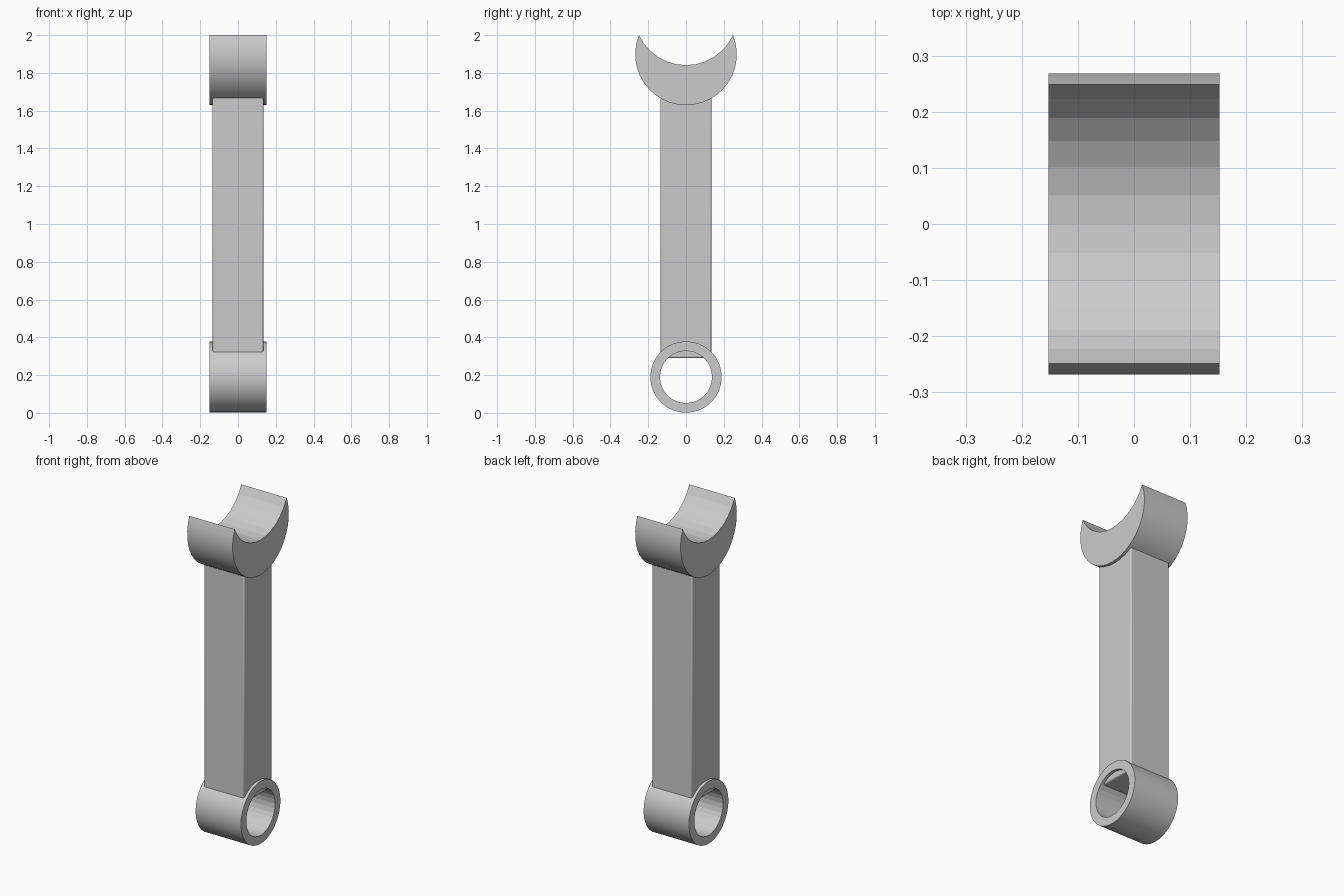
import bpy, bmesh, math

if "Cube" in bpy.data.objects:
    bpy.data.objects.remove(bpy.data.objects["Cube"])

HALF_W = 0.152  # half width of both ends along x


def arc(cz, r, a0, a1, n):
    """(y, z) points on a circle about (0, cz); angle 0 points straight down."""
    angles = [math.radians(a0 + (a1 - a0) * i / n) for i in range(n + 1)]
    return [(r * math.sin(a), cz - r * math.cos(a)) for a in angles]


def extruded_band(name, outer, inner, closed, flat_inner):
    """Solid between two matching profiles, extruded along x."""
    bm = bmesh.new()
    grid = [[bm.verts.new((x, y, z)) for y, z in prof]
            for x, prof in ((-HALF_W, outer), (HALF_W, outer), (HALF_W, inner), (-HALF_W, inner))]
    n = len(outer)
    for i in range(n if closed else n - 1):
        j = (i + 1) % n
        for k in range(4):
            a, b = grid[k], grid[(k + 1) % 4]
            f = bm.faces.new((a[i], a[j], b[j], b[i]))
            f.smooth = not (k == 2 and flat_inner)
    # merge the pointed tips of open bands
    bmesh.ops.remove_doubles(bm, verts=bm.verts[:], dist=1e-4)
    bmesh.ops.recalc_face_normals(bm, faces=bm.faces[:])
    for e in bm.edges:
        e.smooth = e.calc_face_angle(0) < math.radians(30)
    mesh = bpy.data.meshes.new(name)
    bm.to_mesh(mesh)
    bm.free()
    ob = bpy.data.objects.new(name, mesh)
    bpy.context.collection.objects.link(ob)
    return ob


# Small pin eye at the bottom
extruded_band("small_end_ring",
              arc(0.19, 0.189, 0, 360, 32)[:-1],
              arc(0.19, 0.138, 0, 360, 32)[:-1], True, True)

# Crescent bearing saddle at the top: both arcs meet at the tips
TIP_Y, TIP_Z = 0.249, 2.0
OUT_Z, IN_Z = 1.898, 2.115
out_a = math.degrees(math.atan2(TIP_Y, OUT_Z - TIP_Z))
in_a = math.degrees(math.atan2(TIP_Y, IN_Z - TIP_Z))
outer = arc(OUT_Z, math.hypot(TIP_Y, OUT_Z - TIP_Z), -out_a, out_a, 24)
inner = arc(IN_Z, math.hypot(TIP_Y, IN_Z - TIP_Z), -in_a, in_a, 12)
# resample inner facets to the outer point count
inner = [p for i in range(12) for p in
         (inner[i], tuple((u + v) / 2 for u, v in zip(inner[i], inner[i + 1])))] + [inner[-1]]
extruded_band("big_end_saddle", outer, inner, False, True)

# Square shank joining the two ends
bottom, top = 0.29, 1.78
bpy.ops.mesh.primitive_cube_add(size=1, location=(0, 0, (bottom + top) / 2))
shank = bpy.context.object
shank.name = "shank"
shank.scale = (0.27, 0.27, top - bottom)
bpy.ops.object.transform_apply(location=False, rotation=False, scale=True)
bevel = shank.modifiers.new("soft_edges", 'BEVEL')
bevel.width = 0.008
bevel.segments = 2
bpy.ops.object.shade_smooth_by_angle(angle=math.radians(40))
